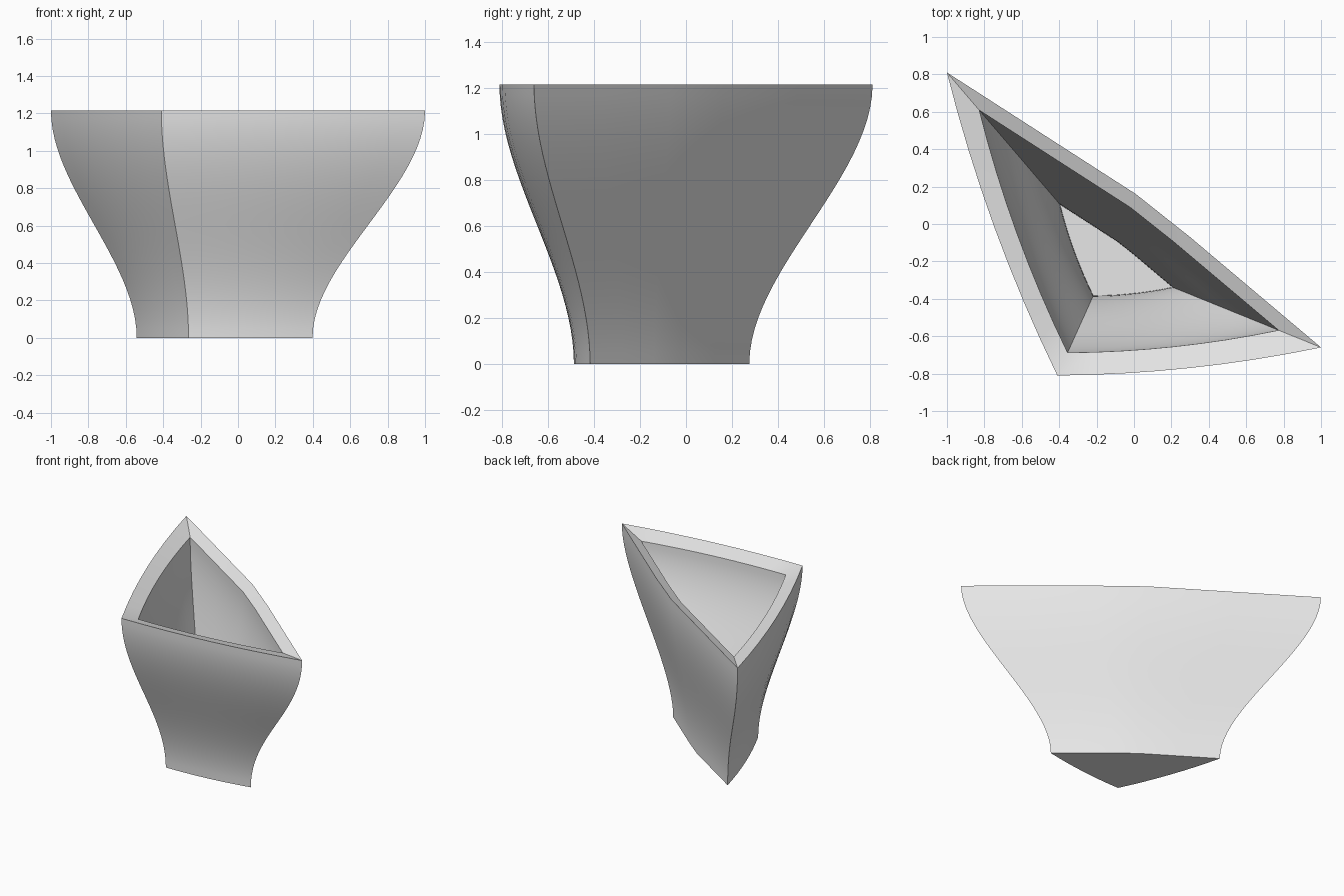
import bpy, bmesh, math
from mathutils import Vector

cube = bpy.data.objects.get("Cube")
if cube:
    bpy.data.objects.remove(cube)

clay = bpy.data.materials.new("light grey clay")
clay.use_nodes = True
clay.diffuse_color = (0.8, 0.8, 0.8, 1)
clay.node_tree.nodes["Principled BSDF"].inputs["Base Color"].default_value = (0.8, 0.8, 0.8, 1)

HEIGHT, FLOOR, LIP = 1.215, 0.1, 1.177
CENTRE = Vector((-0.135, -0.2))
BACK, FRONT, SIDE = Vector((-1, 0.81)), Vector((-0.41, -0.81)), Vector((1, -0.66))
STEPS, SEGMENTS = 24, 8


def bowed(start, end, bulge):
    """Points of one gently bowed side, without its end point."""
    along = end - start
    outward = Vector((along.y, -along.x)).normalized()
    return [start + along * t + outward * bulge * 4 * t * (1 - t)
            for t in (i / SEGMENTS for i in range(SEGMENTS))]


# Rounded triangular outline of the mouth, counter-clockwise
outline = bowed(BACK, FRONT, 0.045) + bowed(FRONT, SIDE, 0.035)
bend = [Vector((0.3, -0.07)), Vector((0.01, 0.16))]
outline += [SIDE, SIDE.lerp(bend[0], 0.5), *bend, bend[1].lerp(BACK, 0.5)]


def flare(z0, z1, s0, s1):
    """Heights and scales of an S-shaped wall."""
    rows = []
    for i in range(STEPS + 1):
        t = i / STEPS
        rows.append((z0 + (z1 - z0) * t, s0 + (s1 - s0) * t * t * (3 - 2 * t)))
    return rows


# Outer wall upward, sloping lip, inner wall downward
rows = flare(0, HEIGHT, 0.47, 1) + flare(FLOOR, LIP, 0.3, 0.8)[::-1]
bm = bmesh.new()
rings = [[bm.verts.new((*(CENTRE + (p - CENTRE) * s), z)) for p in outline] for z, s in rows]
n = len(outline)
for low, high in zip(rings, rings[1:]):
    for i in range(n):
        j = (i + 1) % n
        bm.faces.new((low[i], low[j], high[j], high[i]))

# Underside and inner floor
bm.faces.new(rings[0][::-1])
bm.faces.new(rings[-1])

mesh = bpy.data.meshes.new("triangular_vase")
bm.to_mesh(mesh)
bm.free()
mesh.materials.append(clay)
vase = bpy.data.objects.new("triangular_vase", mesh)
bpy.context.scene.collection.objects.link(vase)

# Smooth walls with crisp corners and lip
bpy.context.view_layer.objects.active = vase
vase.select_set(True)
bpy.ops.object.shade_smooth_by_angle(angle=math.radians(30))
